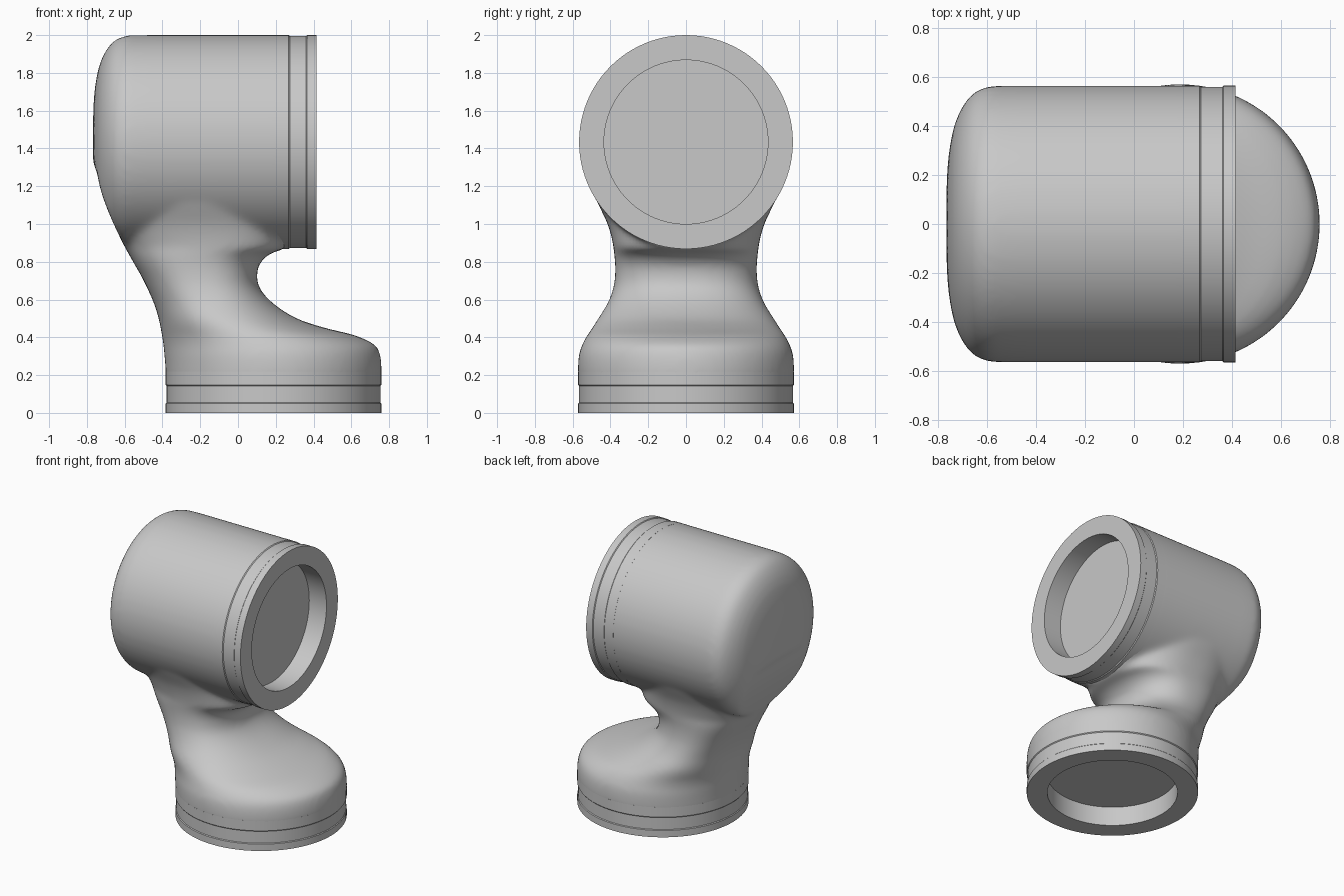
import bpy, bmesh, math
from mathutils import Matrix, Vector

cube = bpy.data.objects.get("Cube")
if cube:
    bpy.data.objects.remove(cube)

grey = bpy.data.materials.new("plain grey")
grey.use_nodes = True
grey.diffuse_color = (0.58, 0.58, 0.58, 1)
grey.node_tree.nodes["Principled BSDF"].inputs["Base Color"].default_value = grey.diffuse_color

SIDES = 96
BASE_X, BARREL_Z = 0.188, 1.434
TO_BARREL = Matrix.Translation((0, 0, BARREL_Z)) @ Matrix.Rotation(math.pi / 2, 4, 'Y')
TO_BASE = Matrix.Translation((BASE_X, 0, 0))


def add_loft(bm, rings):
    """Skin a list of equal rings and close both ends."""
    loops = [[bm.verts.new(p) for p in ring] for ring in rings]
    for a, b in zip(loops, loops[1:]):
        for i in range(SIDES):
            j = (i + 1) % SIDES
            bm.faces.new((a[i], a[j], b[j], b[i]))
    bm.faces.new(loops[0][::-1])
    bm.faces.new(loops[-1])


def lathe_rings(profile, matrix):
    angles = [math.tau * i / SIDES for i in range(SIDES)]
    return [[matrix @ Vector((r * math.cos(a), r * math.sin(a), h)) for a in angles]
            for r, h in profile]


def finish(bm, name):
    bmesh.ops.recalc_face_normals(bm, faces=bm.faces)
    mesh = bpy.data.meshes.new(name)
    bm.to_mesh(mesh)
    bm.free()
    mesh.materials.append(grey)
    obj = bpy.data.objects.new(name, mesh)
    bpy.context.collection.objects.link(obj)
    bpy.ops.object.select_all(action='DESELECT')
    obj.select_set(True)
    bpy.context.view_layer.objects.active = obj
    return obj


def spline(rows, steps):
    """Catmull-Rom through rows of values."""
    rows = [Vector(r) for r in rows]
    out = []
    for i in range(len(rows) - 1):
        p0, p1, p2 = rows[max(i - 1, 0)], rows[i], rows[i + 1]
        p3 = rows[min(i + 2, len(rows) - 1)]
        for s in range(steps):
            t = s / steps
            out.append(p1 + (p2 - p0) * (t / 2) + (2 * p0 - 5 * p1 + 4 * p2 - p3) * (t * t / 2)
                       + (3 * p1 - p0 - 3 * p2 + p3) * (t ** 3 / 2))
    return out + [rows[-1]]


# Neck sections: height, back x, front x, half width
sections = spline([
    (0.17, -0.382, 0.758, 0.57), (0.24, -0.384, 0.76, 0.572), (0.31, -0.39, 0.752, 0.567),
    (0.36, -0.395, 0.725, 0.55), (0.41, -0.402, 0.62, 0.524), (0.45, -0.41, 0.46, 0.497),
    (0.5, -0.42, 0.31, 0.465), (0.58, -0.445, 0.185, 0.415), (0.66, -0.48, 0.115, 0.385),
    (0.73, -0.515, 0.1, 0.375), (0.79, -0.55, 0.115, 0.375), (0.84, -0.578, 0.165, 0.38),
    (0.87, -0.595, 0.24, 0.383), (0.92, -0.62, 0.25, 0.392), (1.0, -0.658, 0.25, 0.415),
    (1.1, -0.7, 0.25, 0.462), (1.2, -0.732, 0.25, 0.508), (1.3, -0.75, 0.25, 0.54),
], 4)


def back_limit(z):
    """Back outline of the neck at a height."""
    for a, b in zip(sections, sections[1:]):
        if a[0] <= z <= b[0]:
            return a[1] + (b[1] - a[1]) * (z - a[0]) / (b[0] - a[0])
    return -1


def section_ring(row):
    z, back, front, half = row
    blend = min(1, max(0, (z - 0.35) / 0.4))
    power = 2 / (2 + 0.4 * blend)
    ring = []
    for i in range(SIDES):
        c, s = math.cos(math.tau * i / SIDES), math.sin(math.tau * i / SIDES)
        ring.append(((back + front) / 2 + (front - back) / 2 * math.copysign(abs(c) ** power, c),
                     half * math.copysign(abs(s) ** power, s), z))
    return ring


# Body: rounded barrel and neck fused into one smooth skin
cap = spline([(0.01, -0.768), (0.12, -0.767), (0.24, -0.762), (0.34, -0.749), (0.42, -0.729),
              (0.49, -0.695), (0.54, -0.65), (0.564, -0.59)], 4)
barrel = lathe_rings([tuple(p) for p in cap] + [(0.566, -0.5), (0.566, 0.26)], TO_BARREL)
for ring in barrel:
    for p in ring:
        p.x = max(p.x, back_limit(p.z))
bm = bmesh.new()
add_loft(bm, barrel)
add_loft(bm, [section_ring(row) for row in sections])
body = finish(bm, "body")
remesh = body.modifiers.new("fuse", 'REMESH')
remesh.mode = 'VOXEL'
remesh.voxel_size = 0.018
remesh.use_smooth_shade = True
soften = body.modifiers.new("soften", 'SMOOTH')
soften.factor = 0.5
soften.iterations = 12
for name in ("fuse", "soften"):
    bpy.ops.object.modifier_apply(modifier=name)
for poly in body.data.polygons:
    poly.use_smooth = True


def collar(name, matrix, radius, mouth, inward):
    """Socket end: sleeve, shallow groove, lip and recessed floor."""
    profile = [(0.3, 0.22), (radius, 0.22), (radius, 0.148), (radius - 0.005, 0.142),
               (radius - 0.005, 0.055), (radius, 0.05), (radius, 0), (0.434, 0), (0.434, 0.14)]
    bm = bmesh.new()
    add_loft(bm, lathe_rings([(r, mouth + inward * d) for r, d in profile], matrix))
    finish(bm, name)
    bpy.ops.object.shade_smooth_by_angle(angle=math.radians(30))


collar("barrel_collar", TO_BARREL, 0.566, 0.416, -1)
collar("base_collar", TO_BASE, 0.571, 0, 1)
